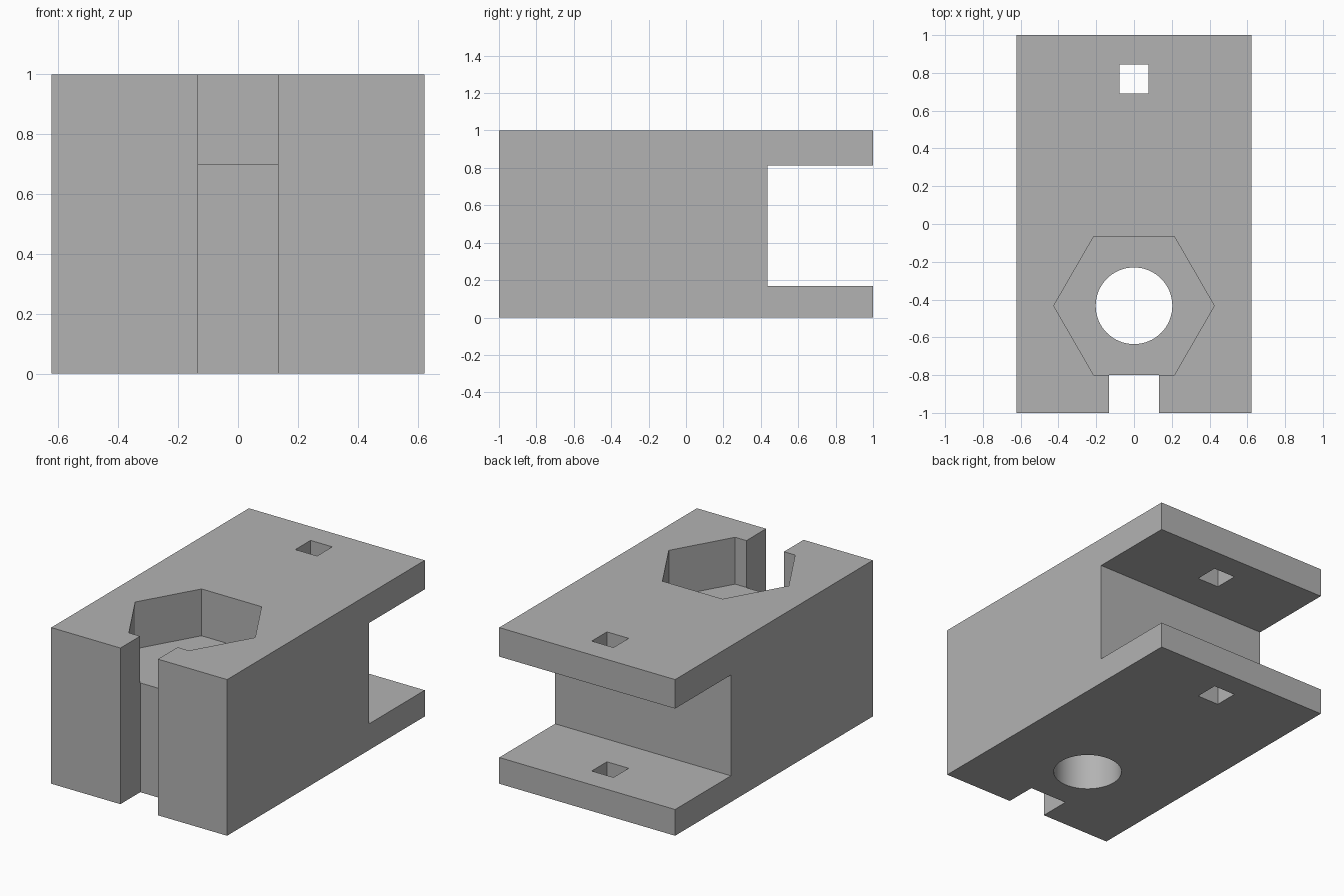
import bpy
from math import radians

if "Cube" in bpy.data.objects:
    bpy.data.objects.remove(bpy.data.objects["Cube"], do_unlink=True)

grey = bpy.data.materials.new("plain_grey")
grey.use_nodes = True
colour = (0.45, 0.45, 0.45, 1)
grey.diffuse_color = colour
grey.node_tree.nodes["Principled BSDF"].inputs["Base Color"].default_value = colour


def box(name, low, high):
    """Box between two opposite corners."""
    centre = [(a + b) / 2 for a, b in zip(low, high)]
    bpy.ops.mesh.primitive_cube_add(size=1, location=centre)
    ob = bpy.context.object
    ob.name = name
    ob.scale = [b - a for a, b in zip(low, high)]
    bpy.ops.object.transform_apply(location=True, rotation=True, scale=True)
    ob.data.materials.append(grey)
    return ob


def prism(name, sides, radius, y, bottom, top, turn=0):
    """Upright prism with its axis on x = 0."""
    bpy.ops.mesh.primitive_cylinder_add(
        vertices=sides, radius=radius, depth=top - bottom,
        location=(0, y, (bottom + top) / 2), rotation=(0, 0, radians(turn)))
    ob = bpy.context.object
    ob.name = name
    bpy.ops.object.transform_apply(location=True, rotation=True, scale=True)
    ob.data.materials.append(grey)
    return ob


# Main block
body = box("clevis_block", (-0.623, -1, 0), (0.623, 1, 1))

# Shapes cut from the block
bolt_y = -0.433
cutters = [
    box("rear_gap_cutter", (-1, 0.435, 0.168), (1, 1.2, 0.814)),
    box("pin_hole_cutter", (-0.077, 0.69, -0.1), (0.077, 0.844, 1.1)),
    box("front_slot_cutter", (-0.133, -1.2, -0.1), (0.133, -0.799, 1.1)),
    prism("nut_pocket_cutter", 6, 0.425, bolt_y, 0.7, 1.1, turn=30),
    prism("bolt_hole_cutter", 64, 0.203, bolt_y, -0.1, 0.9),
]

bpy.ops.object.select_all(action="DESELECT")
bpy.context.view_layer.objects.active = body
body.select_set(True)
for cutter in cutters:
    cutter.hide_render = True
    cut = body.modifiers.new(cutter.name, "BOOLEAN")
    cut.operation = "DIFFERENCE"
    cut.solver = "EXACT"
    cut.object = cutter
    bpy.ops.object.modifier_apply(modifier=cut.name)
    bpy.data.objects.remove(cutter, do_unlink=True)

# Round bolt hole, sharp edges elsewhere
bpy.ops.object.shade_smooth_by_angle(angle=radians(30))
